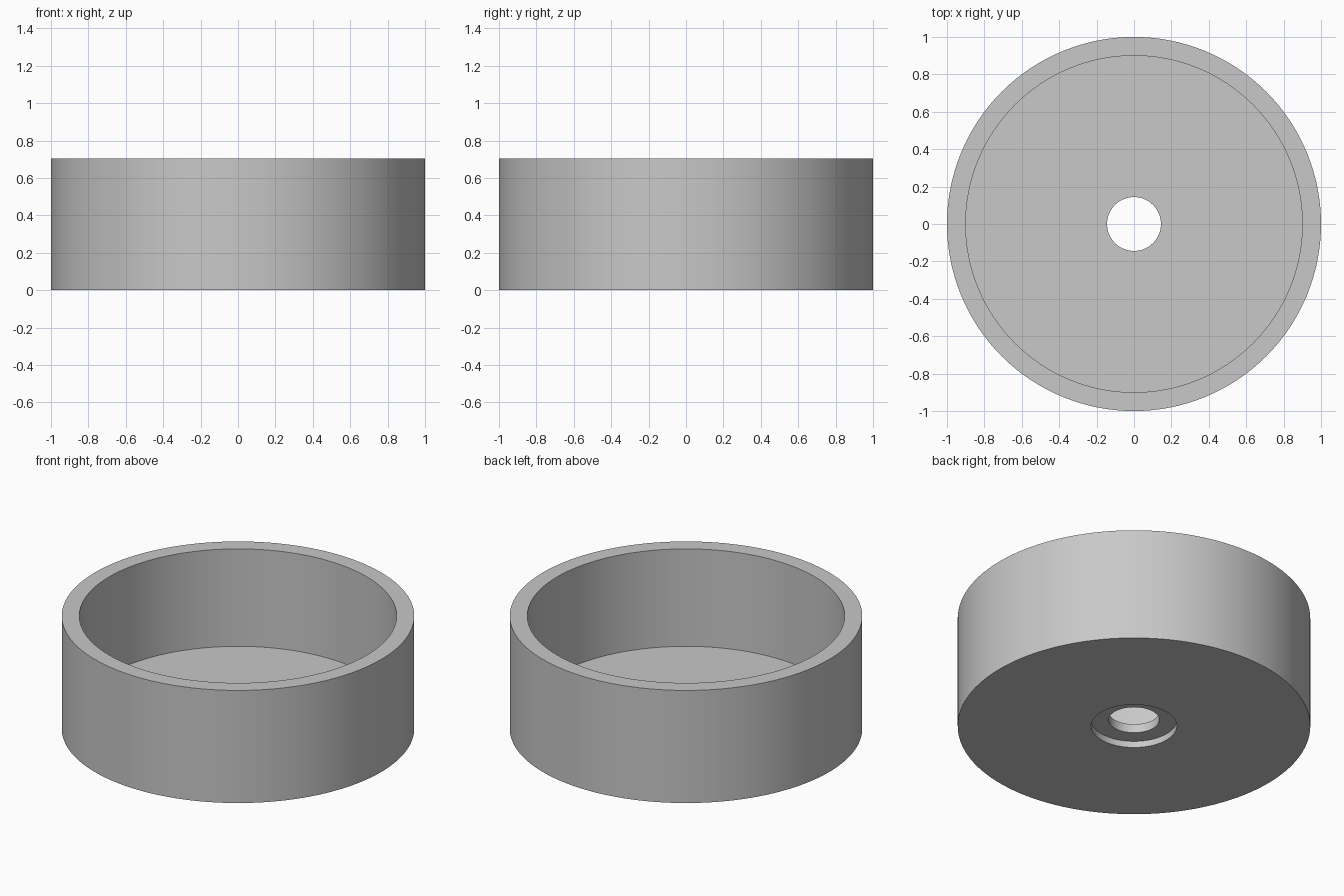
import bpy, bmesh, math

if "Cube" in bpy.data.objects:
    bpy.data.objects.remove(bpy.data.objects["Cube"])

SEGMENTS = 128

# One grey for the whole cup
grey = bpy.data.materials.new("grey")
grey.diffuse_color = (0.58, 0.58, 0.58, 1)
grey.use_nodes = True
grey.node_tree.nodes["Principled BSDF"].inputs["Base Color"].default_value = grey.diffuse_color

# Closed cross-section (radius, height): wall, floor, drain hole, recess below
profile = [(1.0, 0.0), (1.0, 0.705), (0.90, 0.705), (0.90, 0.095),
           (0.144, 0.095), (0.144, 0.04), (0.243, 0.04), (0.243, 0.0)]

# Revolve the cross-section around z
bm = bmesh.new()
rings = []
for r, z in profile:
    rings.append([bm.verts.new((r * math.cos(2 * math.pi * i / SEGMENTS),
                                r * math.sin(2 * math.pi * i / SEGMENTS), z))
                  for i in range(SEGMENTS)])
for k, ring in enumerate(rings):
    nxt = rings[(k + 1) % len(rings)]
    for i in range(SEGMENTS):
        j = (i + 1) % SEGMENTS
        bm.faces.new((ring[i], ring[j], nxt[j], nxt[i]))
bmesh.ops.recalc_face_normals(bm, faces=bm.faces)

mesh = bpy.data.meshes.new("round_cup")
bm.to_mesh(mesh)
bm.free()
mesh.materials.append(grey)
cup = bpy.data.objects.new("round_cup", mesh)
bpy.context.collection.objects.link(cup)

# Smooth round walls, sharp rims
bpy.context.view_layer.objects.active = cup
cup.select_set(True)
bpy.ops.object.shade_smooth_by_angle(angle=math.radians(30))
